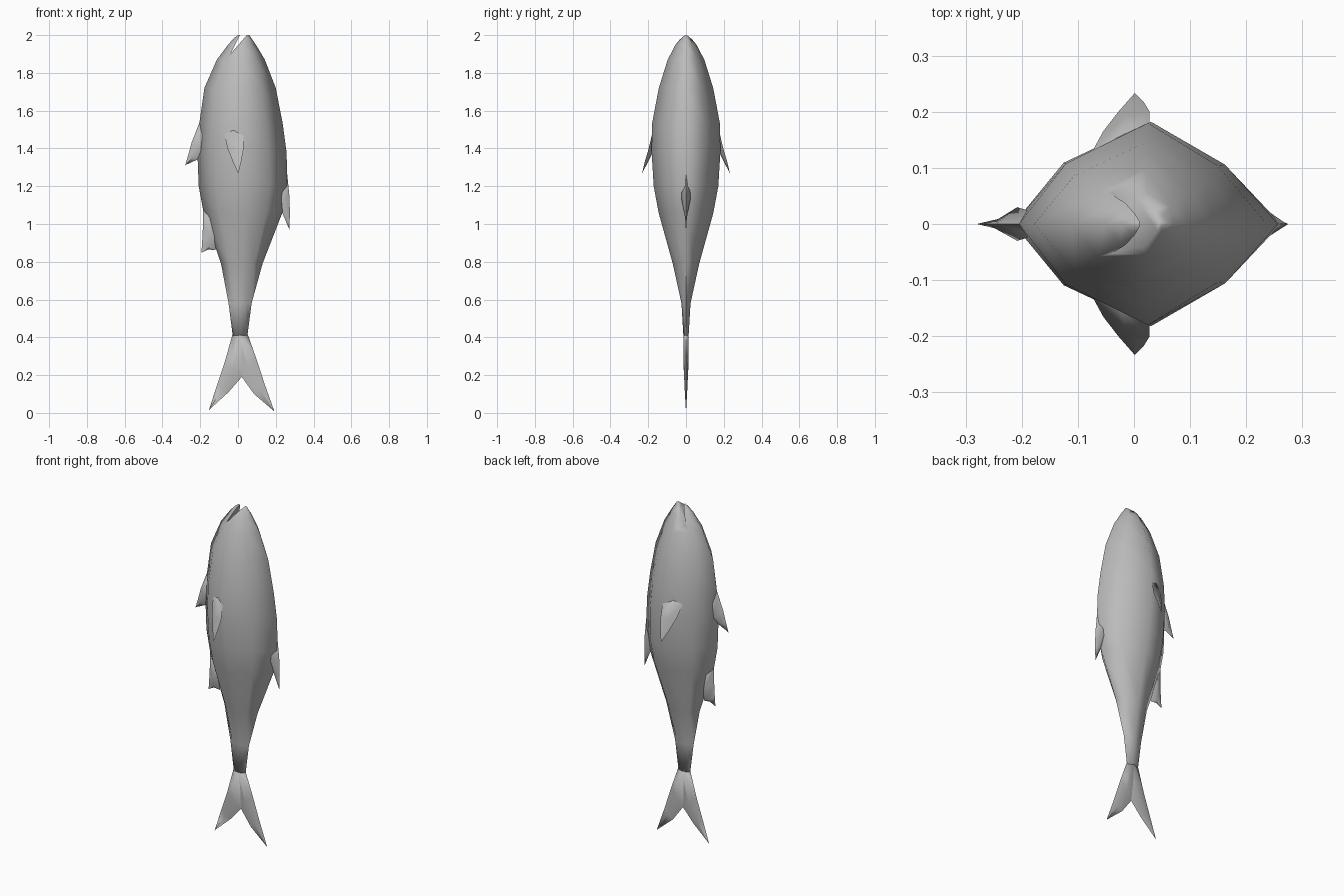
import bpy, bmesh, math

if "Cube" in bpy.data.objects:
    bpy.data.objects.remove(bpy.data.objects["Cube"])

skin = bpy.data.materials.new("grey skin")
skin.diffuse_color = (0.5, 0.5, 0.5, 1)
skin.use_nodes = True
skin.node_tree.nodes["Principled BSDF"].inputs["Base Color"].default_value = skin.diffuse_color


def loft(name, sections):
    """Skin a closed shell over equal-sized rings of points."""
    bm = bmesh.new()
    rings = [[bm.verts.new(p) for p in s] for s in sections]
    n = len(rings[0])
    for a, b in zip(rings, rings[1:]):
        for i in range(n):
            j = (i + 1) % n
            bm.faces.new((a[i], a[j], b[j], b[i]))
    bm.faces.new(rings[0])
    bm.faces.new(rings[-1])
    bmesh.ops.remove_doubles(bm, verts=bm.verts, dist=0.0003)
    bmesh.ops.recalc_face_normals(bm, faces=bm.faces)
    me = bpy.data.meshes.new(name)
    bm.to_mesh(me)
    bm.free()
    me.materials.append(skin)
    ob = bpy.data.objects.new(name, me)
    bpy.context.collection.objects.link(ob)
    return ob


def smooth(ob, angle=89):
    bpy.ops.object.select_all(action='DESELECT')
    ob.select_set(True)
    bpy.context.view_layer.objects.active = ob
    bpy.ops.object.shade_smooth_by_angle(angle=math.radians(angle))


def flat_fin(name, stations):
    """Fin in the y = 0 plane; each station is (x1, z1, x2, z2, half thickness)."""
    secs = []
    for x1, z1, x2, z2, t in stations:
        mx, mz = (x1 + x2) / 2, (z1 + z2) / 2
        secs.append([(x1, 0, z1), (mx, t, mz), (x2, 0, z2), (mx, -t, mz)])
    smooth(loft(name, secs))


# body: height, belly x, back x, half width
profile = [(2.0, 0.0, 0.06, 0.008), (1.985, -0.02, 0.07, 0.026), (1.95, -0.052, 0.094, 0.055),
           (1.87, -0.112, 0.142, 0.097), (1.72, -0.178, 0.2, 0.144),
           (1.53, -0.205, 0.237, 0.18), (1.38, -0.215, 0.257, 0.182),
           (1.2, -0.208, 0.262, 0.171), (1.06, -0.182, 0.235, 0.145),
           (0.79, -0.09, 0.13, 0.07), (0.58, -0.05, 0.072, 0.024),
           (0.41, -0.028, 0.05, 0.014)]
shape = [(1, 0), (0.8, 0.58), (0.52, 1), (0.19, 0.6), (0, 0),
         (0.19, -0.6), (0.52, -1), (0.8, -0.58)]
body = loft("body", [[(lo + (hi - lo) * u, w * v, z) for u, v in shape]
                     for z, lo, hi, w in profile])

# mouth slit, cut by a wedge
wedge = [(-0.04, 1.9), (0.025, 2.03), (0.073, 2.03)]
cutter = loft("mouth_cutter", [[(x, y, z) for x, z in wedge] for y in (-0.3, 0.3)])
cut = body.modifiers.new("mouth", 'BOOLEAN')
cut.operation = 'DIFFERENCE'
cut.solver = 'EXACT'
cut.object = cutter
bpy.context.view_layer.objects.active = body
bpy.ops.object.modifier_apply(modifier="mouth")
bpy.data.objects.remove(cutter)
smooth(body)

# forked tail
flat_fin("tail_back_lobe", [(0.05, 0.42, -0.028, 0.42, 0.014), (0.096, 0.29, 0.02, 0.19, 0.012),
                            (0.142, 0.15, 0.085, 0.1, 0.007), (0.192, 0.01, 0.19, 0.01, 0.0005)])
flat_fin("tail_belly_lobe", [(0.05, 0.42, -0.028, 0.42, 0.014), (0.02, 0.19, -0.07, 0.27, 0.012),
                             (-0.05, 0.11, -0.11, 0.15, 0.007), (-0.155, 0.015, -0.153, 0.015, 0.0005)])

# back, throat and belly fins
flat_fin("back_fin", [(0.255, 1.32, 0.2, 1.32, 0.012), (0.272, 1.15, 0.2, 1.12, 0.025),
                      (0.275, 1.06, 0.236, 1.055, 0.008), (0.272, 0.97, 0.268, 0.98, 0.001)])
flat_fin("throat_fin", [(-0.203, 1.54, -0.15, 1.5, 0.02), (-0.246, 1.43, -0.17, 1.36, 0.03),
                        (-0.262, 1.37, -0.222, 1.338, 0.009), (-0.28, 1.31, -0.272, 1.315, 0.001)])
flat_fin("belly_fin", [(-0.186, 1.08, -0.12, 1.06, 0.025), (-0.186, 0.98, -0.1, 0.92, 0.025),
                       (-0.19, 0.9, -0.12, 0.862, 0.012), (-0.194, 0.847, -0.16, 0.865, 0.001)])

# paired side fins, swept outward and down
for side, name in ((-1, "right_side_fin"), (1, "left_side_fin")):
    secs = []
    for a, b, t in [((-0.075, 0.128, 1.485), (0.028, 0.17, 1.515), 0.006),
                    ((-0.055, 0.165, 1.4), (0.028, 0.2, 1.39), 0.012),
                    ((-0.028, 0.2, 1.33), (0.017, 0.218, 1.33), 0.007),
                    ((0.0, 0.232, 1.27), (0.003, 0.232, 1.272), 0.0005)]:
        m = [(p + q) / 2 for p, q in zip(a, b)]
        ring = [a, (m[0], m[1] + t, m[2]), b, (m[0], m[1] - t, m[2])]
        secs.append([(x, y * side, z) for x, y, z in ring])
    smooth(loft(name, secs))
